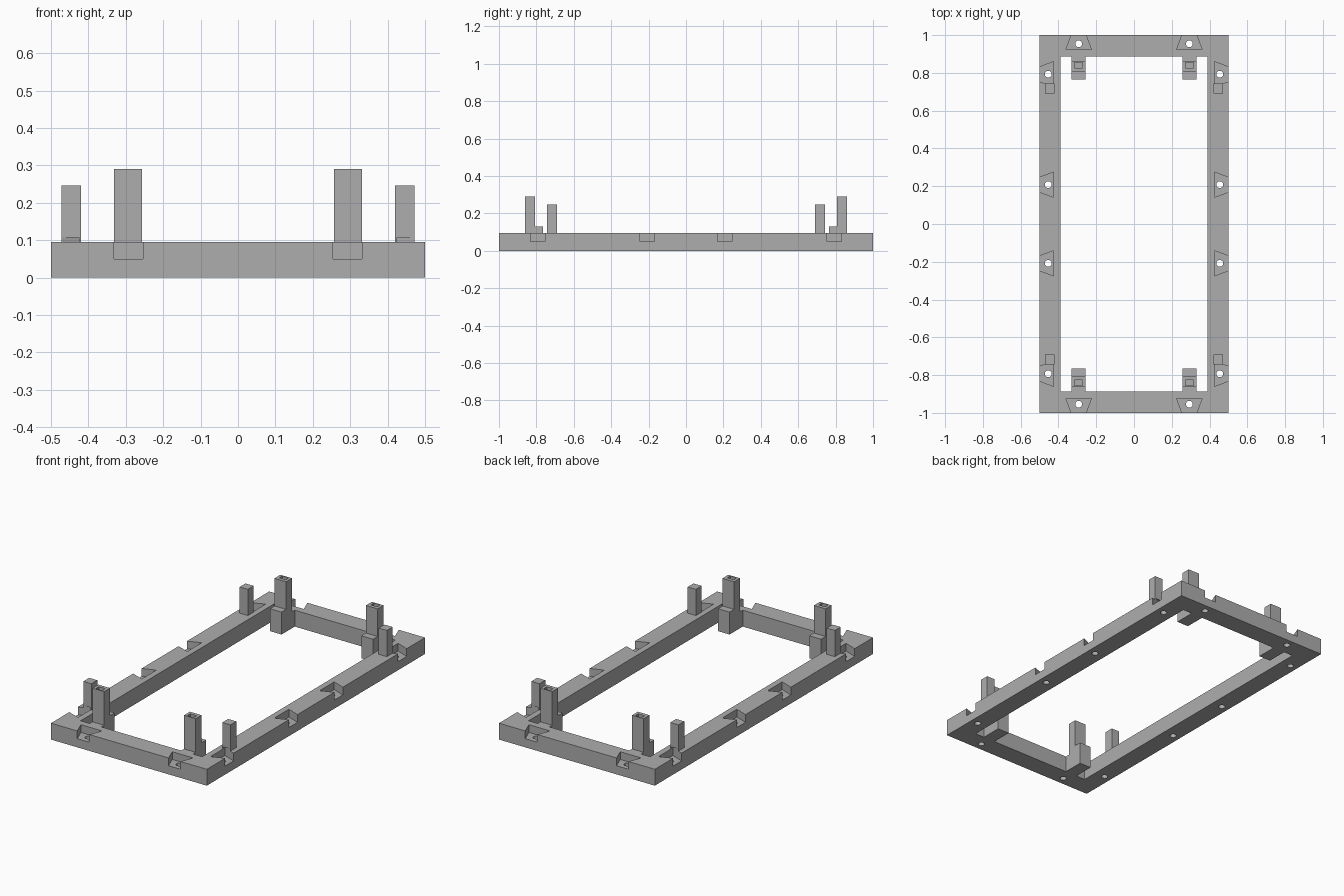
import bpy
import bmesh
from math import pi
from mathutils import Matrix, Vector

if "Cube" in bpy.data.objects:
    bpy.data.objects.remove(bpy.data.objects["Cube"], do_unlink=True)

grey = bpy.data.materials.new("mid grey")
grey.use_nodes = True
colour = (0.42, 0.42, 0.42, 1)
grey.diffuse_color = colour
grey.node_tree.nodes["Principled BSDF"].inputs["Base Color"].default_value = colour

HEIGHT = 0.095
NOTCH_FLOOR, NOTCH_TOP = 0.05, 0.107


def prism(bm, points, offset):
    """Extrude a closed polygon along offset."""
    face = bm.faces.new([bm.verts.new(p) for p in points])
    ext = bmesh.ops.extrude_face_region(bm, geom=[face], use_keep_orig=True)
    verts = [g for g in ext["geom"] if isinstance(g, bmesh.types.BMVert)]
    bmesh.ops.translate(bm, verts=verts, vec=Vector(offset))


def box(bm, x0, x1, y0, y1, z0, z1):
    prism(bm, [(x0, y0, z0), (x1, y0, z0), (x1, y1, z0), (x0, y1, z0)], (0, 0, z1 - z0))


def finish(bm, name):
    bmesh.ops.recalc_face_normals(bm, faces=bm.faces)
    mesh = bpy.data.meshes.new(name)
    bm.to_mesh(mesh)
    bm.free()
    mesh.materials.append(grey)
    ob = bpy.data.objects.new(name, mesh)
    bpy.context.collection.objects.link(ob)
    return ob


def cut(ob, cutter):
    mod = ob.modifiers.new("cut", "BOOLEAN")
    mod.operation = "DIFFERENCE"
    mod.solver = "EXACT"
    mod.object = cutter
    bpy.context.view_layer.objects.active = ob
    bpy.ops.object.modifier_apply(modifier=mod.name)


# Dovetail positions: point on the outer edge and inward direction
sockets = []
for s in (-1, 1):
    sockets += [(Vector((s * 0.5, y, 0)), Vector((-s, 0, 0))) for y in (-0.793, -0.208, 0.208, 0.793)]
    sockets += [(Vector((x, s, 0)), Vector((0, -s, 0))) for x in (-0.293, 0.293)]

# Cutters for the dovetail notches and the screw holes in their floors
notch_bm, hole_bm = bmesh.new(), bmesh.new()
for edge, inward in sockets:
    side = Vector((-inward.y, inward.x, 0))
    base = Vector((0, 0, NOTCH_FLOOR))
    # The flare continues a little past the outer edge for a clean cut
    outline = [(-0.02, -0.031), (0.075, -0.067), (0.075, 0.067), (-0.02, 0.031)]
    prism(notch_bm, [edge + base + inward * a + side * b for a, b in outline],
          (0, 0, NOTCH_TOP - NOTCH_FLOOR))
    centre = edge + inward * 0.046 + Vector((0, 0, 0.03))
    bmesh.ops.create_cone(hole_bm, cap_ends=True, segments=24, radius1=0.018, radius2=0.018,
                          depth=0.12, matrix=Matrix.Translation(centre))
notches = finish(notch_bm, "notch_cutter")
holes = finish(hole_bm, "hole_cutter")

# Rectangular frame
bm = bmesh.new()
box(bm, -0.5, 0.5, -1, 1, 0, HEIGHT)
frame = finish(bm, "frame")
bm = bmesh.new()
box(bm, -0.39, 0.39, -0.886, 0.886, -0.1, 0.2)
opening = finish(bm, "opening_cutter")
for cutter in (opening, notches, holes):
    cut(frame, cutter)

# Pegs and stepped brackets at the four corners
for sx, across in ((-1, "right"), (1, "left")):
    for sy, along in ((-1, "front"), (1, "back")):
        bm = bmesh.new()
        box(bm, sx * 0.42, sx * 0.472, sy * 0.69, sy * 0.743, HEIGHT, 0.247)
        peg = finish(bm, f"{along}_{across}_peg")
        cut(peg, notches)

        profile = [(0.886, 0), (0.765, 0), (0.765, 0.13), (0.807, 0.13),
                   (0.807, 0.29), (0.861, 0.29), (0.861, HEIGHT), (0.886, HEIGHT)]
        bm = bmesh.new()
        prism(bm, [(sx * 0.256, sy * y, z) for y, z in profile], (sx * 0.075, 0, 0))
        bracket = finish(bm, f"{along}_{across}_bracket")
        bm = bmesh.new()
        box(bm, sx * 0.273, sx * 0.314, sy * 0.827, sy * 0.855, 0.2, 0.35)
        slot = finish(bm, "slot_cutter")
        cut(bracket, slot)
        bpy.data.objects.remove(slot, do_unlink=True)

for cutter in (opening, notches, holes):
    bpy.data.objects.remove(cutter, do_unlink=True)
